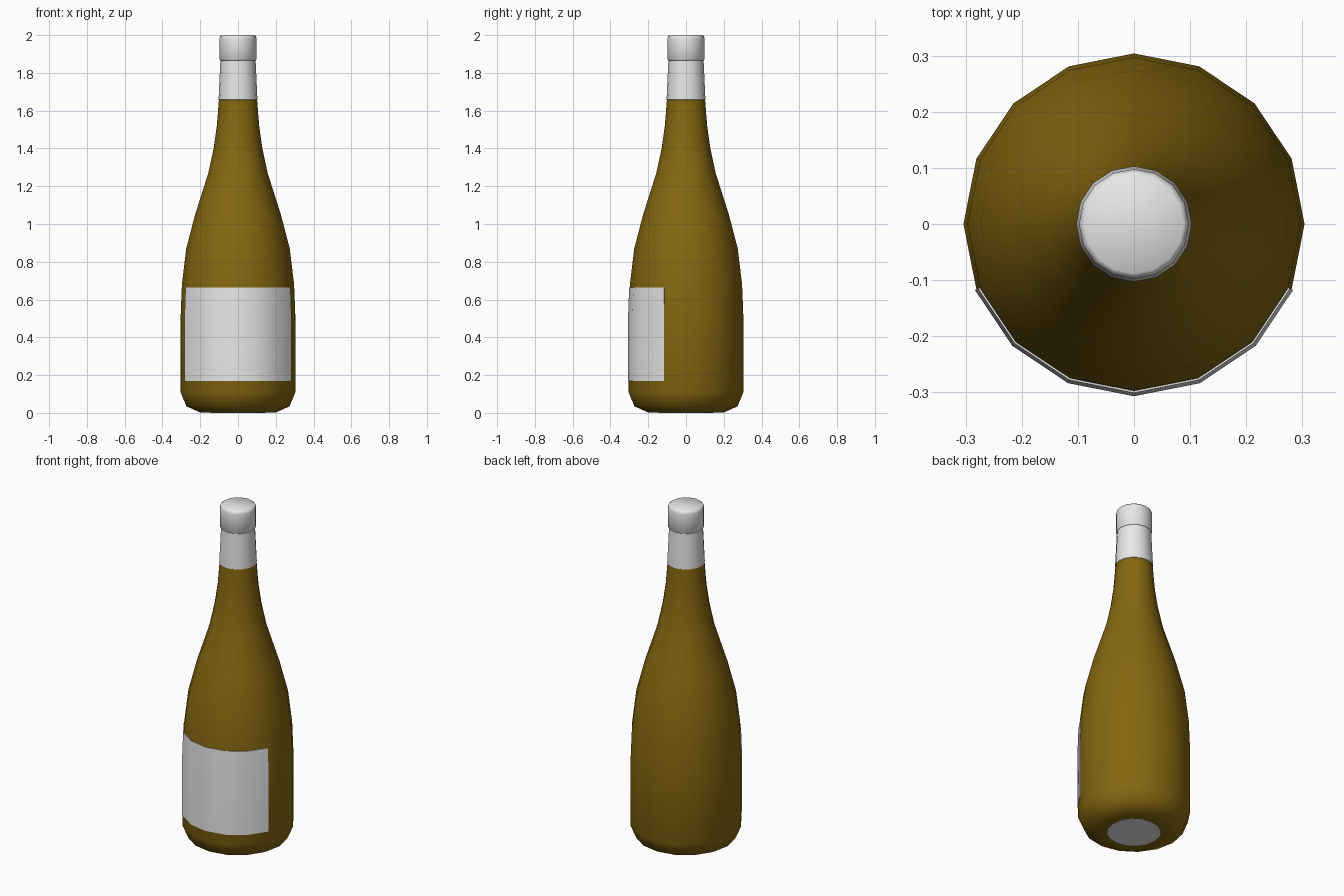
import bpy, bmesh, math

if "Cube" in bpy.data.objects:
    bpy.data.objects.remove(bpy.data.objects["Cube"], do_unlink=True)

SIDES = 16


def material(name, color):
    m = bpy.data.materials.new(name)
    m.use_nodes = True
    m.diffuse_color = color
    m.node_tree.nodes["Principled BSDF"].inputs["Base Color"].default_value = color
    return m


glass = material("amber glass", (0.235, 0.135, 0.005, 1))
white = material("white", (0.8, 0.8, 0.8, 1))


def finish(name, bm, mat, angle):
    bmesh.ops.recalc_face_normals(bm, faces=bm.faces)
    mesh = bpy.data.meshes.new(name)
    bm.to_mesh(mesh)
    bm.free()
    mesh.materials.append(mat)
    ob = bpy.data.objects.new(name, mesh)
    bpy.context.collection.objects.link(ob)
    bpy.ops.object.select_all(action="DESELECT")
    bpy.context.view_layer.objects.active = ob
    ob.select_set(True)
    bpy.ops.object.shade_smooth_by_angle(angle=math.radians(angle))
    return ob


def ring(bm, r, z, first=0, count=SIDES):
    step = math.tau / SIDES
    return [bm.verts.new((r * math.cos(i * step), r * math.sin(i * step), z))
            for i in range(first, first + count)]


def lathe(name, profile, mat, angle=50):
    """Revolve (radius, height) points and cap both ends."""
    bm = bmesh.new()
    rings = [ring(bm, r, z) for r, z in profile]
    for a, b in zip(rings, rings[1:]):
        for i in range(SIDES):
            j = (i + 1) % SIDES
            bm.faces.new((a[i], a[j], b[j], b[i]))
    bm.faces.new(rings[0])
    bm.faces.new(rings[-1])
    return finish(name, bm, mat, angle)


# Bottle body, from the base up to the mouth
lathe("bottle_body", [(0.145, 0.002), (0.2, 0.002), (0.273, 0.035), (0.304, 0.11),
                      (0.304, 0.50), (0.297, 0.68), (0.274, 0.87), (0.227, 1.05),
                      (0.157, 1.27), (0.129, 1.40), (0.112, 1.52), (0.101, 1.66),
                      (0.09, 1.85)], glass, 60)

# Pale disc under the base
lathe("base_disc", [(0.145, 0.0), (0.145, 0.004)], white)

# Foil sleeve around the neck, and the cap above it
lathe("neck_foil", [(0.098, 1.655), (0.103, 1.658), (0.101, 1.70), (0.093, 1.87)], white)
lathe("cap", [(0.092, 1.865), (0.098, 1.872), (0.098, 1.982), (0.095, 1.994),
              (0.088, 2.0)], white)

# Label wrapped around six front facets
bm = bmesh.new()
FIRST, COUNT = 9, 7
loops = [ring(bm, r, z, FIRST, COUNT) for r, z in
         [(0.307, 0.17), (0.307, 0.50), (0.301, 0.665), (0.293, 0.665), (0.299, 0.50), (0.299, 0.17)]]
for a, b in zip(loops, loops[1:] + loops[:1]):
    for i in range(COUNT - 1):
        bm.faces.new((a[i], a[i + 1], b[i + 1], b[i]))
for end in (0, -1):
    bm.faces.new([loop[end] for loop in loops])
finish("label", bm, white, 40)
